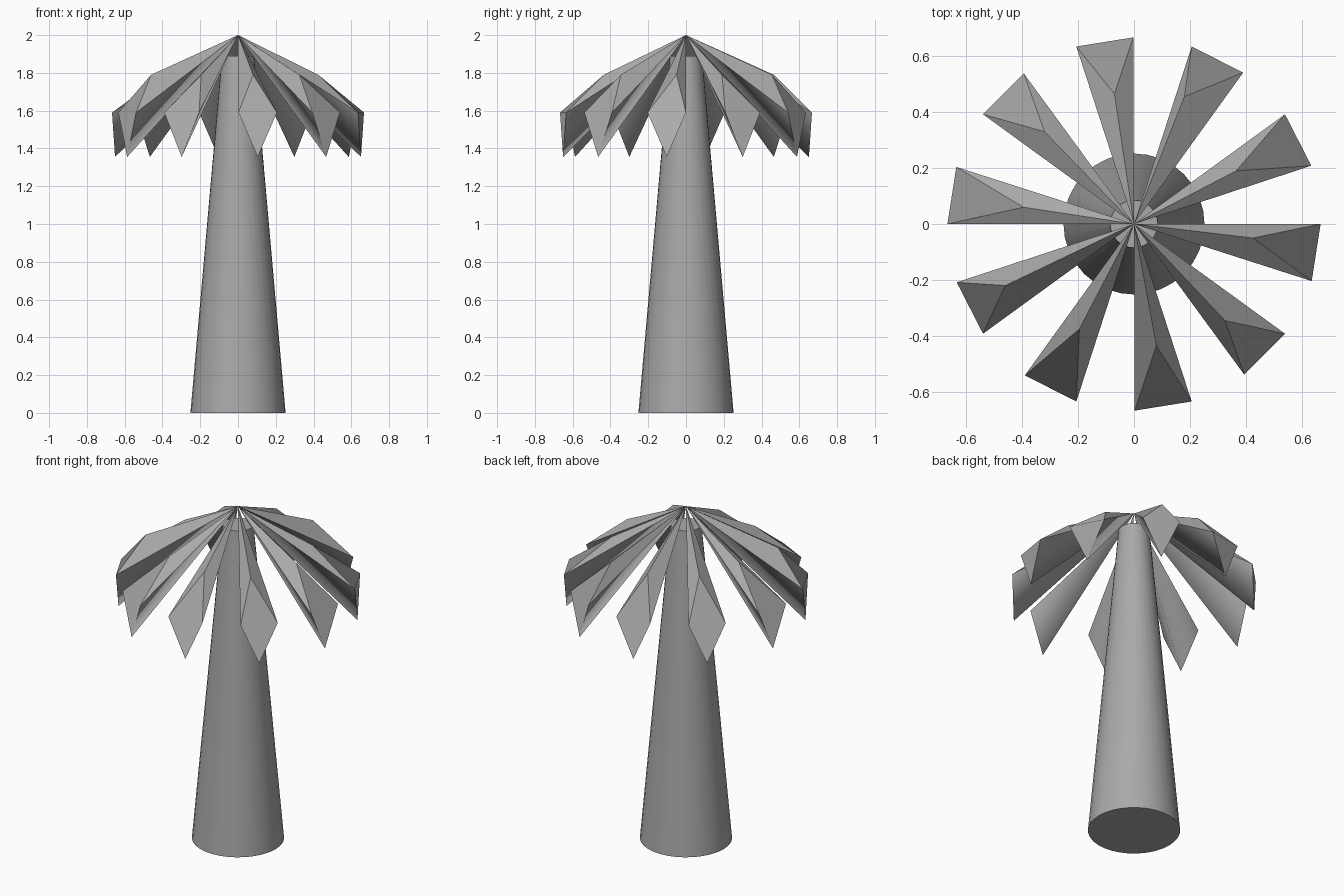
import bpy, bmesh
from math import cos, sin, radians

if "Cube" in bpy.data.objects:
    bpy.data.objects.remove(bpy.data.objects["Cube"])

grey = bpy.data.materials.new("grey")
grey.diffuse_color = (0.4, 0.4, 0.4, 1)
grey.use_nodes = True
grey.node_tree.nodes["Principled BSDF"].inputs["Base Color"].default_value = grey.diffuse_color

# Tapered trunk
bpy.ops.mesh.primitive_cone_add(vertices=32, radius1=0.252, radius2=0.085, depth=1.89,
                                location=(0, 0, 0.945))
trunk = bpy.context.object
trunk.name = "trunk"
trunk.data.materials.append(grey)
bpy.ops.object.shade_smooth_by_angle(angle=radians(30))

# Ten drooping fronds: four-sided spikes meeting at the crown.
# Each ridge point has its own place in plan, all at one height.
ridges = [(0.425, -0.05), (0.365, 0.19), (0.18, 0.455), (-0.07, 0.465), (-0.32, 0.33),
          (-0.395, 0.06), (-0.46, -0.22), (-0.195, -0.375), (0.08, -0.435), (0.325, -0.345)]


def polar(r, deg, z):
    return (r * cos(radians(deg)), r * sin(radians(deg)), z)


for i, (x, y) in enumerate(ridges):
    a = -8.9 + 36 * i
    bm = bmesh.new()
    pts = [(0, 0, 2), polar(0.667, a - 8.9, 1.59), (x, y, 1.79),
           polar(0.667, a + 8.9, 1.59), polar(0.659, a, 1.355)]
    crown, side_a, ridge, side_b, tip = [bm.verts.new(p) for p in pts]
    # two top slopes, kite-shaped end, two underside slopes blended along the keel
    for f in ((crown, side_a, ridge), (crown, ridge, side_b),
              (side_a, tip, side_b, ridge), (crown, side_b, tip), (crown, tip, side_a)):
        bm.faces.new(f).smooth = True
    for e in bm.edges:
        e.smooth = set(e.verts) == {crown, tip}
    mesh = bpy.data.meshes.new(f"frond_{i + 1}")
    bm.to_mesh(mesh)
    bm.free()
    mesh.materials.append(grey)
    bpy.context.collection.objects.link(bpy.data.objects.new(f"frond_{i + 1}", mesh))
